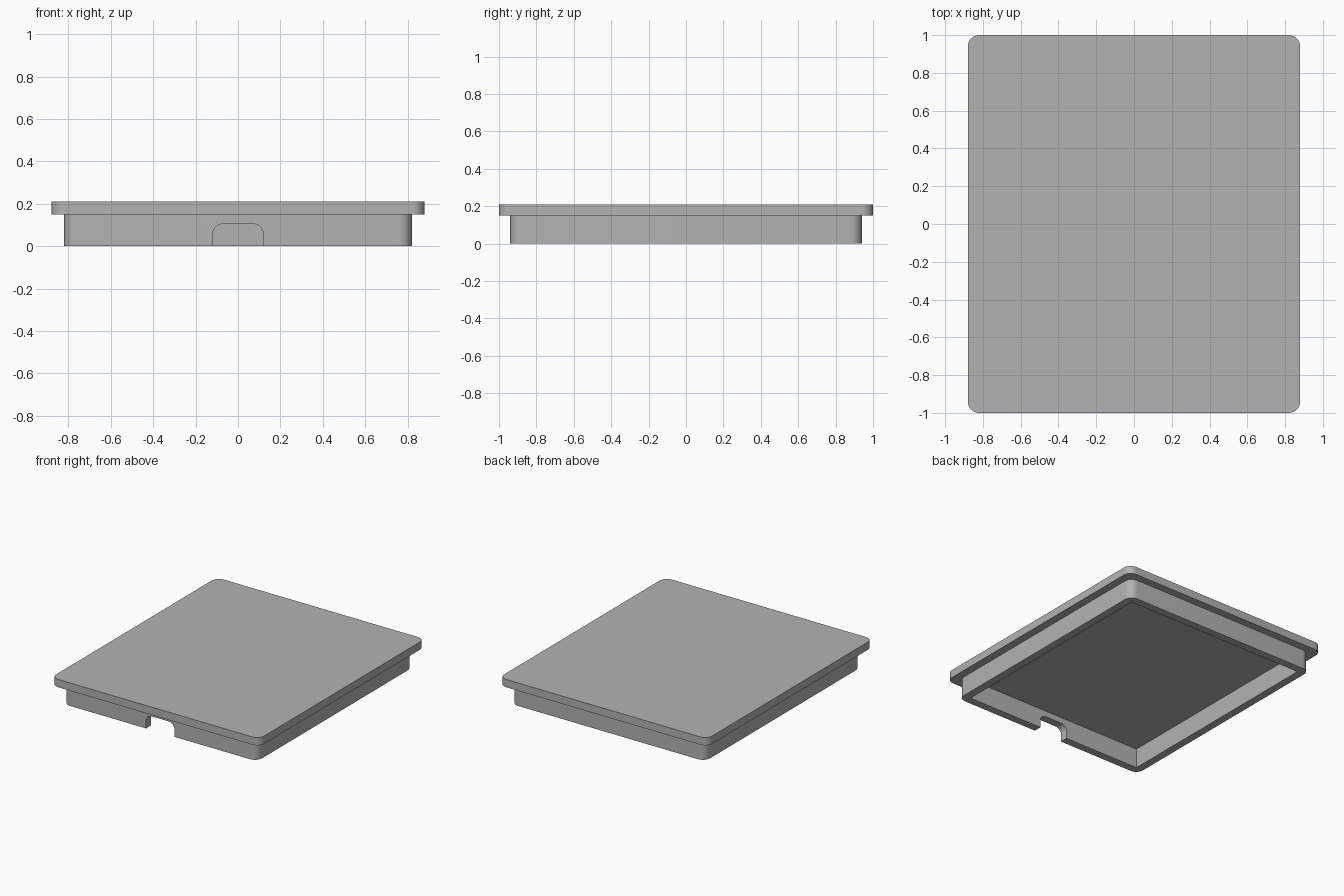
import bpy
import bmesh
from math import cos, sin, pi

cube = bpy.data.objects.get("Cube")
if cube:
    bpy.data.objects.remove(cube, do_unlink=True)

# Shared flat grey
grey = bpy.data.materials.new("plain grey")
grey.use_nodes = True
color = (0.45, 0.45, 0.45, 1)
grey.diffuse_color = color
grey.node_tree.nodes["Principled BSDF"].inputs["Base Color"].default_value = color

STEP = 0.06            # overhang, wall thickness and corner radius
HALF_X, HALF_Y = 0.88, 1.0
PLATE_Z, TOP_Z = 0.15, 0.21
NOTCH_HALF, NOTCH_TOP, NOTCH_R = 0.12, 0.105, 0.05


def arc(cx, cy, r, start, steps=10):
    """Quarter circle, counter-clockwise from the start angle."""
    return [(cx + r * cos(start + pi / 2 * i / steps),
             cy + r * sin(start + pi / 2 * i / steps)) for i in range(steps + 1)]


def rounded_rect(hx, hy, r):
    x, y = hx - r, hy - r
    return (arc(x, y, r, 0) + arc(-x, y, r, pi / 2)
            + arc(-x, -y, r, pi) + arc(x, -y, r, 1.5 * pi))


def prism(name, base, offset):
    """Extrude a closed 3D outline along an offset into a solid."""
    bm = bmesh.new()
    face = bm.faces.new([bm.verts.new(p) for p in base])
    top = bmesh.ops.extrude_face_region(bm, geom=[face], use_keep_orig=True)
    moved = [v for v in top["geom"] if isinstance(v, bmesh.types.BMVert)]
    bmesh.ops.translate(bm, verts=moved, vec=offset)
    bmesh.ops.recalc_face_normals(bm, faces=bm.faces)
    mesh = bpy.data.meshes.new(name)
    bm.to_mesh(mesh)
    bm.free()
    mesh.materials.append(grey)
    obj = bpy.data.objects.new(name, mesh)
    bpy.context.collection.objects.link(obj)
    return obj


def cut(target, cutter):
    mod = target.modifiers.new(cutter.name, 'BOOLEAN')
    mod.operation = 'DIFFERENCE'
    mod.solver = 'EXACT'
    mod.object = cutter
    bpy.context.view_layer.objects.active = target
    bpy.ops.object.modifier_apply(modifier=mod.name)
    bpy.data.objects.remove(cutter, do_unlink=True)


# Flat top plate with rounded corners
plate = prism("top_plate",
              [(x, y, PLATE_Z) for x, y in rounded_rect(HALF_X, HALF_Y, STEP)],
              (0, 0, TOP_Z - PLATE_Z))

# Hanging rim: rounded outside, square-cornered opening inside
rim_x, rim_y = HALF_X - STEP, HALF_Y - STEP
rim = prism("rim_wall",
            [(x, y, 0) for x, y in rounded_rect(rim_x, rim_y, STEP)],
            (0, 0, PLATE_Z))
in_x, in_y = rim_x - STEP, rim_y - STEP
opening = prism("opening_cutter",
                [(x, y, -0.1) for x, y in ((in_x, in_y), (-in_x, in_y),
                                           (-in_x, -in_y), (in_x, -in_y))],
                (0, 0, PLATE_Z + 0.2))
cut(rim, opening)

# Round-topped notch through the front wall
nx, nz = NOTCH_HALF - NOTCH_R, NOTCH_TOP - NOTCH_R
outline = ([(NOTCH_HALF, -0.1)] + arc(nx, nz, NOTCH_R, 0)
           + arc(-nx, nz, NOTCH_R, pi / 2) + [(-NOTCH_HALF, -0.1)])
notch = prism("notch_cutter", [(x, -rim_y - STEP, z) for x, z in outline],
              (0, 3 * STEP, 0))
cut(rim, notch)

# Smooth rounded corners, sharp edges elsewhere
for obj in (plate, rim):
    bpy.ops.object.select_all(action='DESELECT')
    obj.select_set(True)
    bpy.context.view_layer.objects.active = obj
    bpy.ops.object.shade_smooth_by_angle(angle=pi / 6)
